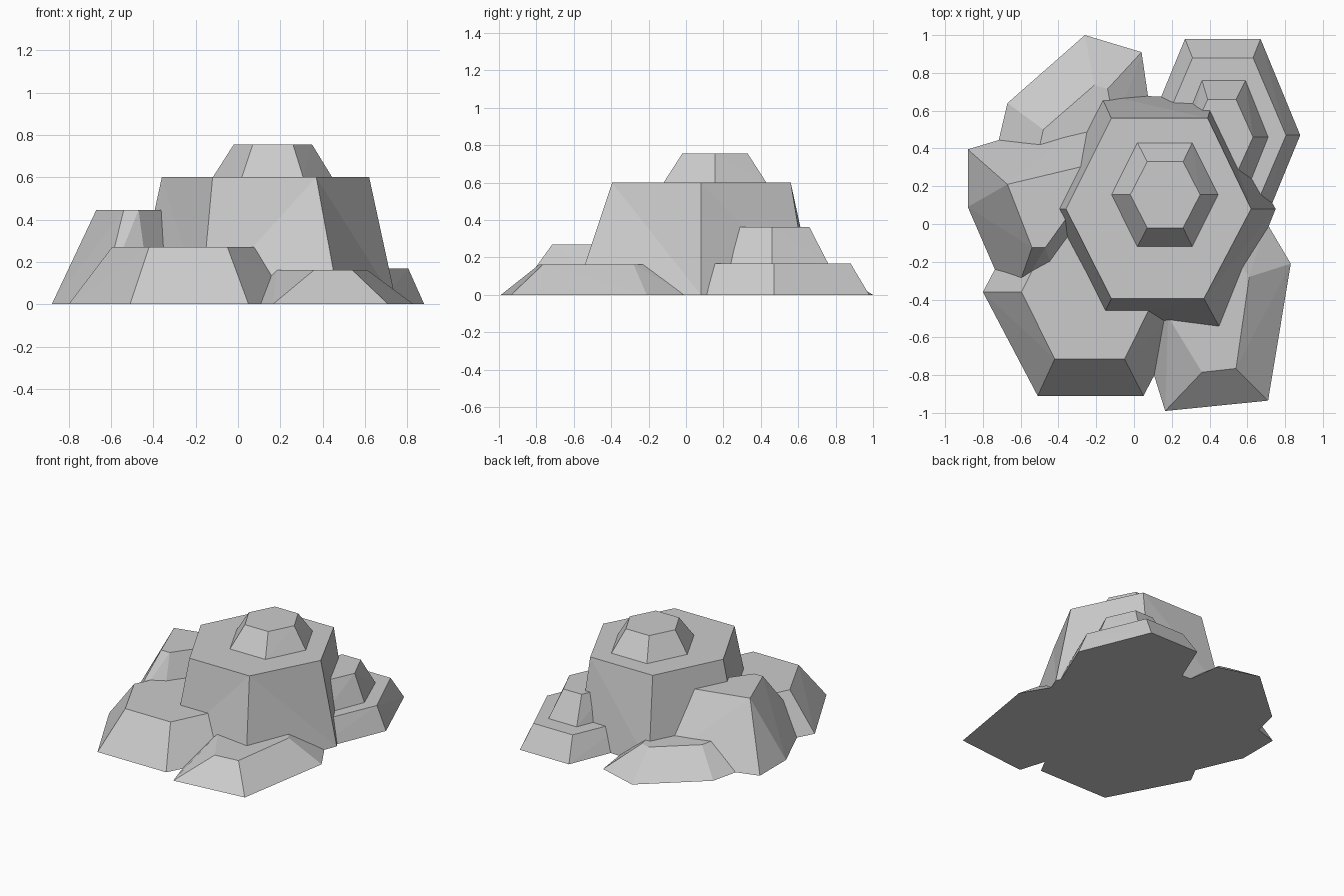
import bpy, bmesh

cube = bpy.data.objects.get("Cube")
if cube:
    bpy.data.objects.remove(cube, do_unlink=True)

stone = bpy.data.materials.new("light_grey_stone")
stone.use_nodes = True
grey = (0.6, 0.6, 0.6, 1)
stone.diffuse_color = grey
bsdf = stone.node_tree.nodes["Principled BSDF"]
bsdf.inputs["Base Color"].default_value = grey
bsdf.inputs["Roughness"].default_value = 0.9


def finish(name, bm):
    bmesh.ops.recalc_face_normals(bm, faces=bm.faces[:])
    mesh = bpy.data.meshes.new(name)
    bm.to_mesh(mesh)
    bm.free()
    mesh.materials.append(stone)
    bpy.context.collection.objects.link(bpy.data.objects.new(name, mesh))


def ring(bm, points, z):
    return [bm.verts.new((x, y, z)) for x, y in points]


def hull_rock(name, base, top, low, high):
    """Flat-topped stone wrapped around a base outline and a top outline."""
    bm = bmesh.new()
    verts = ring(bm, base, low) + ring(bm, top, high)
    bmesh.ops.convex_hull(bm, input=verts)
    bmesh.ops.dissolve_limit(bm, angle_limit=0.02, verts=bm.verts[:], edges=bm.edges[:])
    finish(name, bm)


def loft_rock(name, base, top, low, high, flipped=()):
    """Stone with creased sides; flipped lists the sides with the other diagonal."""
    bm = bmesh.new()
    b, t = ring(bm, base, low), ring(bm, top, high)
    bm.faces.new(t)
    bm.faces.new(b[::-1])
    for i in range(len(b)):
        j = (i + 1) % len(b)
        if i in flipped:
            tris = (b[i], b[j], t[j]), (b[i], t[j], t[i])
        else:
            tris = (b[i], b[j], t[i]), (b[j], t[j], t[i])
        for tri in tris:
            bm.faces.new(tri)
    finish(name, bm)


def hexagon(cx, cy, rx, half_edge, ry):
    return [(cx + sx * x, cy + sy * ry) for sx, sy, x in
            ((-1, -1, half_edge), (1, -1, half_edge), (1, 0, rx),
             (1, 1, half_edge), (-1, 1, half_edge), (-1, 0, rx))]


# Central boulder and its cap
loft_rock("main_boulder",
          [(-.175, -.51), (.48, -.595), (.75, .08), (.42, .66), (-.18, .69), (-.49, .08)],
          [(-.12, -.395), (.37, -.395), (.62, .08), (.39, .56), (-.12, .56), (-.36, .08)],
          0, .6, flipped=(0,))
hull_rock("boulder_cap", hexagon(.163, .155, .282, .145, .275),
          hexagon(.165, .155, .185, .095, .175), .6, .755)

# Regular stones: front and stepped back
hull_rock("front_right_stone", hexagon(-.23, -.36, .57, .28, .55),
          hexagon(-.235, -.36, .36, .185, .355), 0, .27)
hull_rock("back_lower_step", hexagon(.47, .47, .41, .2, .51),
          hexagon(.47, .47, .335, .16, .41), 0, .168)
hull_rock("back_upper_step", hexagon(.475, .46, .235, .115, .3),
          hexagon(.465, .46, .165, .075, .2), .168, .362)

# Irregular stones
hull_rock("front_left_stone",
          [(.165, -.99), (.71, -.935), (.83, -.21), (.7, .01), (.2, .1), (.05, -.62)],
          [(.36, -.785), (.54, -.765), (.61, -.28), (.52, -.15), (.3, -.15), (.18, -.49)],
          0, .162)
hull_rock("side_stone",
          [(-.88, .395), (-.88, .09), (-.65, -.44), (-.41, -.31), (-.1, .2), (-.2, .6)],
          [(-.67, .21), (-.54, -.125), (-.47, -.125), (-.25, .18), (-.25, .31), (-.35, .27)],
          0, .445)
hull_rock("back_right_stone",
          [(-.67, .64), (-.26, 1), (.04, .91), (.1, .5), (-.2, .2), (-.75, .3)],
          [(-.48, .5), (-.21, .735), (-.14, .715), (-.1, .5), (-.2, .35), (-.52, .32)],
          0, .162)
